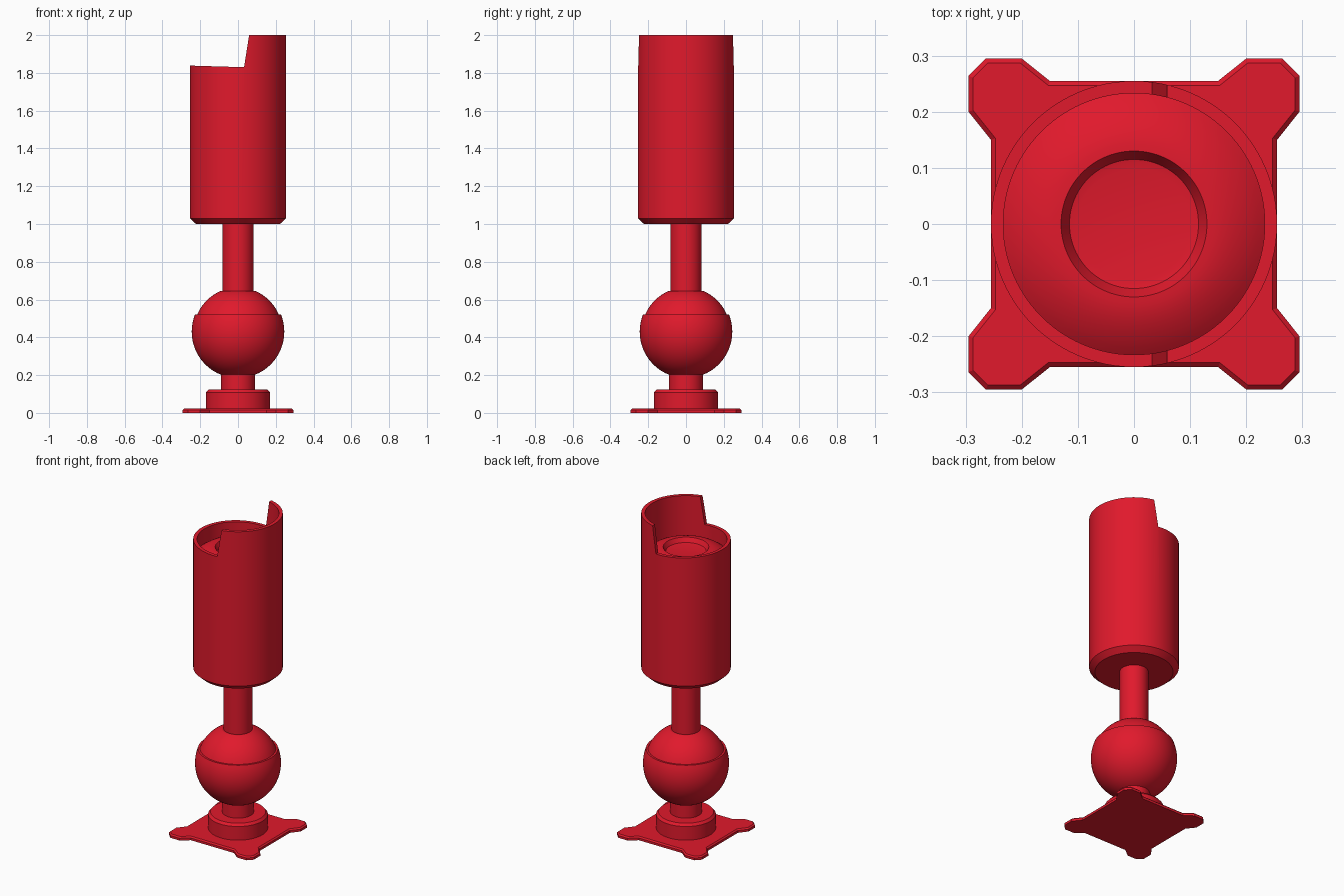
import bpy, bmesh, math

if "Cube" in bpy.data.objects:
    bpy.data.objects.remove(bpy.data.objects["Cube"])

red = bpy.data.materials.new("red")
red.diffuse_color = (0.75, 0.01, 0.025, 1)
red.use_nodes = True
red.node_tree.nodes["Principled BSDF"].inputs["Base Color"].default_value = red.diffuse_color


def finish(bm, name, smooth=True):
    bmesh.ops.recalc_face_normals(bm, faces=bm.faces)
    me = bpy.data.meshes.new(name)
    bm.to_mesh(me)
    bm.free()
    ob = bpy.data.objects.new(name, me)
    bpy.context.collection.objects.link(ob)
    me.materials.append(red)
    if smooth:
        bpy.ops.object.select_all(action='DESELECT')
        ob.select_set(True)
        bpy.context.view_layer.objects.active = ob
        bpy.ops.object.shade_smooth_by_angle(angle=math.radians(25))
    return ob


def revolve(name, profile, steps=96):
    bm = bmesh.new()
    vs = [bm.verts.new((r, 0, z)) for r, z in profile]
    es = [bm.edges.new(p) for p in zip(vs, vs[1:])]
    bmesh.ops.spin(bm, geom=vs + es, cent=(0, 0, 0), axis=(0, 0, 1),
                   angle=math.tau, steps=steps, use_duplicate=False)
    bmesh.ops.remove_doubles(bm, verts=bm.verts, dist=1e-5)
    return finish(bm, name)


def arc(cz, r, z0, z1, n):
    """Sphere profile points between two heights."""
    a0, a1 = math.asin((z0 - cz) / r), math.asin((z1 - cz) / r)
    return [(r * math.cos(a), cz + r * math.sin(a))
            for a in (a0 + (a1 - a0) * i / n for i in range(n + 1))]


# Base plate with four chamfered corner ears
corner = [(0.255, 0.15), (0.295, 0.2), (0.295, 0.264), (0.264, 0.295), (0.2, 0.295), (0.15, 0.255)]
outline = []
for k in range(4):
    c, s = round(math.cos(k * math.pi / 2)), round(math.sin(k * math.pi / 2))
    outline += [(x * c - y * s, x * s + y * c) for x, y in corner]
bm = bmesh.new()
plate = bm.faces.new([bm.verts.new((x, y, 0)) for x, y in outline])
ext = bmesh.ops.extrude_face_region(bm, geom=[plate], use_keep_orig=True)
top = [v for v in ext["geom"] if isinstance(v, bmesh.types.BMVert)]
bmesh.ops.translate(bm, verts=top, vec=(0, 0, 0.022))
rim = [e for e in bm.edges if all(v.co.z > 0.01 for v in e.verts)]
bmesh.ops.bevel(bm, geom=rim, offset=0.008, segments=1, affect='EDGES')
finish(bm, "base_plate", smooth=False)

# Mounting collar and neck
revolve("base_collar", [(0, 0.02), (0.17, 0.02), (0.17, 0.108), (0.157, 0.123), (0, 0.123)])
revolve("lower_neck", [(0, 0.115), (0.09, 0.115), (0.09, 0.23), (0, 0.23)])

# Ball joint: socket below, slightly smaller ball above
revolve("ball_joint", [(0, 0.198)] + arc(0.43, 0.245, 0.198, 0.52, 26)
        + arc(0.43, 0.234, 0.52, 0.645, 12) + [(0, 0.645)])
revolve("upper_stem", [(0, 0.6), (0.082, 0.6), (0.082, 1.02), (0, 1.02)])

# Lamp barrel with a domed front and a recessed centre
dome = [(0.233 - 0.103 * t, 1.745 + 0.042 * math.sin(t * math.pi / 2) ** 0.9)
        for t in (i / 8 for i in range(9))]
barrel = revolve("lamp_barrel", [(0, 1.0), (0.222, 1.0), (0.255, 1.03), (0.255, 2.0), (0.233, 2.0)]
                 + dome + [(0.115, 1.76), (0.1, 1.757), (0, 1.757)])

# Cutter that removes half of the hood
side = [(-0.4, 1.843), (0.032, 1.83), (0.062, 2.02), (0.062, 2.2), (-0.4, 2.2)]
bm = bmesh.new()
f = bm.faces.new([bm.verts.new((x, -0.4, z)) for x, z in side])
ext = bmesh.ops.extrude_face_region(bm, geom=[f], use_keep_orig=True)
bmesh.ops.translate(bm, verts=[v for v in ext["geom"] if isinstance(v, bmesh.types.BMVert)], vec=(0, 0.8, 0))
cutter = finish(bm, "hood_cutter", smooth=False)
cutter.hide_render = True
cutter.hide_viewport = True
cut = barrel.modifiers.new("hood_cut", 'BOOLEAN')
cut.operation = 'DIFFERENCE'
cut.solver = 'EXACT'
cut.object = cutter
# Cut first, then smooth by angle
barrel.modifiers.move(len(barrel.modifiers) - 1, 0)
